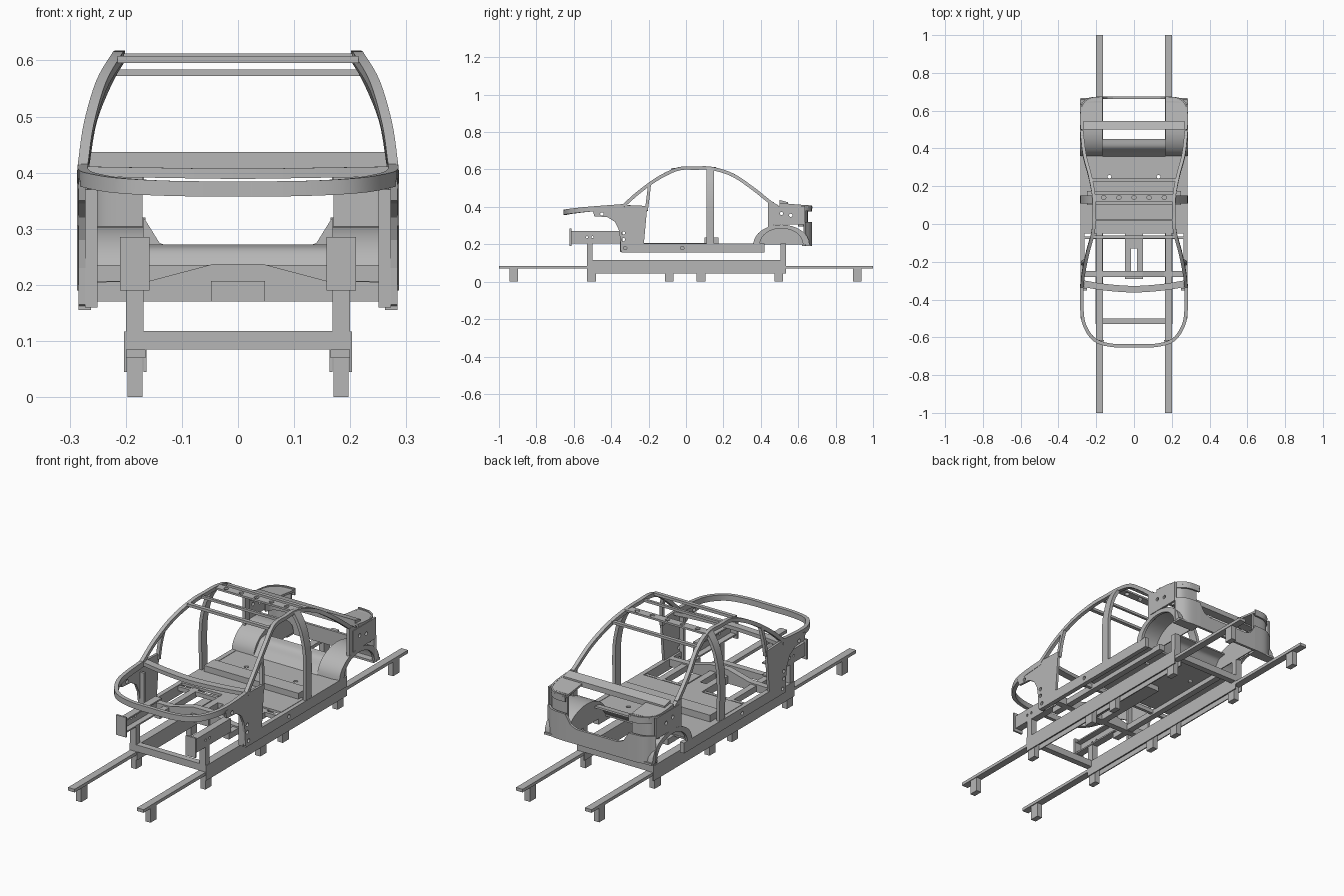
import bpy, bmesh, math
from mathutils import Vector

if "Cube" in bpy.data.objects:
    bpy.data.objects.remove(bpy.data.objects["Cube"])

steel = bpy.data.materials.new("bare grey steel")
steel.use_nodes = True
GREY = (0.47, 0.47, 0.47, 1)
steel.diffuse_color = GREY
steel.node_tree.nodes["Principled BSDF"].inputs["Base Color"].default_value = GREY


def finish(name, bm, mirror=False, cutter=None, smooth=False):
    bmesh.ops.recalc_face_normals(bm, faces=bm.faces)
    me = bpy.data.meshes.new(name)
    bm.to_mesh(me)
    bm.free()
    me.materials.append(steel)
    ob = bpy.data.objects.new(name, me)
    bpy.context.collection.objects.link(ob)
    if smooth:
        bpy.ops.object.select_all(action='DESELECT')
        ob.select_set(True)
        bpy.context.view_layer.objects.active = ob
        bpy.ops.object.shade_smooth_by_angle(angle=math.radians(35))
    if cutter:
        mod = ob.modifiers.new("holes", 'BOOLEAN')
        mod.object = cutter
        mod.solver = 'EXACT'
    if mirror:
        m = ob.modifiers.new("mirror", 'MIRROR')
        m.use_mirror_merge = False
    return ob


def add_box(bm, x, y, z):
    geo = bmesh.ops.create_cube(bm, size=1)
    for v in geo["verts"]:
        v.co = [(a + b) / 2 + c * (b - a) for (a, b), c in zip((x, y, z), v.co)]


def box(name, x, y, z, mirror=False, cutter=None):
    bm = bmesh.new()
    add_box(bm, x, y, z)
    return finish(name, bm, mirror, cutter)


def prism(name, outline, axis, lo, hi, mirror=False, cutter=None, smooth=False):
    """Extrude a 2D outline along one axis."""
    bm = bmesh.new()
    verts = []
    for p in outline:
        c = list(p)
        c.insert(axis, lo)
        verts.append(bm.verts.new(c))
    face = bm.faces.new(verts)
    ext = bmesh.ops.extrude_face_region(bm, geom=[face])["geom"]
    step = Vector((0, 0, 0))
    step[axis] = hi - lo
    bmesh.ops.translate(bm, vec=step, verts=[g for g in ext if isinstance(g, bmesh.types.BMVert)])
    return finish(name, bm, mirror, cutter, smooth)


def spline(pts, n=5):
    """Catmull-Rom points through the given path."""
    p = [Vector(q) for q in pts]
    p = [2 * p[0] - p[1]] + p + [2 * p[-1] - p[-2]]
    out = []
    for a, b, c, d in zip(p, p[1:], p[2:], p[3:]):
        for i in range(n):
            t = i / n
            out.append(0.5 * (2 * b + (c - a) * t + (2 * a - 5 * b + 4 * c - d) * t * t
                              + (3 * b - a - 3 * c + d) * t ** 3))
    return out + [p[-2]]


def sweep(name, pts, ref, w, h, mirror=False):
    """Sweep a rectangle: h along ref, w across it."""
    path = spline(pts)
    ref = Vector(ref)
    bm = bmesh.new()
    rings = []
    for i, p in enumerate(path):
        t = (path[min(i + 1, len(path) - 1)] - path[max(i - 1, 0)]).normalized()
        side = t.cross(ref).normalized()
        up = side.cross(t).normalized()
        rings.append([bm.verts.new(p + side * w / 2 * a + up * h / 2 * b)
                      for a, b in ((-1, -1), (1, -1), (1, 1), (-1, 1))])
    for r, s in zip(rings, rings[1:]):
        for k in range(4):
            bm.faces.new((r[k], r[k - 1], s[k - 1], s[k]))
    bm.faces.new(rings[0])
    bm.faces.new(rings[-1])
    return finish(name, bm, mirror, smooth=True)


def both(half):
    """Complete a path that ends on the centre line."""
    return half + [(-x, y, z) for x, y, z in half[-2::-1]]


def arc(cy, cz, ry, rz, n=16):
    return [(cy - ry * math.cos(math.pi * i / n), cz + rz * math.sin(math.pi * i / n))
            for i in range(n + 1)]


# Cutter for all bolt holes and the tunnel slot
bm = bmesh.new()
def hole(centre, axis, r):
    geo = bmesh.ops.create_cone(bm, cap_ends=True, segments=12, radius1=r, radius2=r, depth=0.08)
    for v in geo["verts"]:
        x, y, z = v.co
        v.co = Vector(centre) + Vector((z, x, y) if axis == 0 else (x, y, z))
for y, z in ((-.335, .26), (-.335, .225), (-.325, .18), (-.45, .362), (.51, .365), (.56, .355), (-.02, .18)):
    hole((.28, y, z), 0, .009)
for y in (-.53, -.5):
    hole((.2, y, .238), 0, .006)
for s in (-1, 1):
    hole((s * .13, .25, .2), 2, .01)
for i in range(-2, 3):
    hole((i * .08, .14, .61), 2, .011)
add_box(bm, (-.016, .016), (-.27, -.13), (.12, .3))
holes = finish("hole_cutter", bm)
holes.hide_render = True
holes.hide_viewport = True

# Assembly jig
box("jig_rail", (.165, .2), (-1, 1), (.07, .085), True)
for i, y in enumerate((-.92, -.505, -.09, .08, .495, .915)):
    box(f"jig_foot_{i + 1}", (.17, .197), (y - .023, y + .023), (0, .075), True)
for n, x in (("inner", (.163, .168)), ("outer", (.198, .203))):
    box(f"jig_beam_{n}_side", x, (-.53, .535), (.045, .116), True)
box("jig_beam_top", (.163, .203), (-.53, .535), (.106, .117), True)
for n, y in (("front", (-.53, -.5)), ("rear", (.505, .535))):
    box(f"jig_{n}_crossbar", (-.2, .2), y, (.085, .118))
    box(f"jig_{n}_post", (.168, .2), y, (.1, .205), True)

# Front chassis rails as open channels, with bumper mounts
box("front_rail_web", (.193, .2), (-.615, -.34), (.205, .27), True, holes)
for n, z in (("top", (.263, .27)), ("bottom", (.205, .212))):
    box(f"front_rail_{n}", (.165, .2), (-.615, -.34), z, True)
box("bumper_mount", (.158, .21), (-.622, -.613), (.19, .285), True)
box("floor_rail", (.168, .198), (-.35, .42), (.172, .2), True)

# Floor structure
box("sill", (.262, .284), (-.345, .42), (.155, .205), True, holes)
prism("front_floor_crossmember", [(-.265, .17), (.265, .17), (.265, .205), (.158, .207), (.045, .237),
      (-.045, .237), (-.158, .207), (-.265, .205)], 1, -.28, -.25)
box("tunnel", (-.048, .048), (-.29, .12), (.17, .207), cutter=holes)
box("middle_crossbar", (-.265, .265), (-.08, -.065), (.18, .2))
box("seat_platform", (-.265, .265), (-.05, .12), (.195, .207))
box("seat_crossmember", (-.25, .25), (.1, .175), (.2, .235))
box("rear_floor", (-.265, .265), (.12, .37), (.195, .203), cutter=holes)
sweep("rear_floor_kickup", [(0, .36, .2), (0, .385, .23), (0, .41, .26), (0, .45, .268)],
      (1, 0, 0), .008, .336)

# Front body sides
prism("front_side_panel", [(-.5, .385), (-.49, .35), (-.42, .345), (-.38, .32), (-.36, .28), (-.352, .23),
      (-.35, .165), (-.33, .155), (-.22, .155), (-.225, .205), (-.207, .405), (-.34, .41)],
      0, .272, .284, True, holes)
box("hinge_post_flange", (.25, .273), (-.352, -.34), (.16, .37), True)
sweep("quarter_window_strut", [(.274, -.212, .38), (.27, -.203, .45), (.258, -.195, .52)],
      (1, 0, 0), .016, .016, True)
sweep("hood_ring", both([(.276, -.33, .402), (.276, -.45, .393), (.262, -.535, .386), (.21, -.612, .377),
      (.12, -.642, .372), (0, -.645, .371)]), (0, 0, 1), .018, .027)
sweep("cowl", both([(.275, -.315, .402), (.15, -.335, .4), (0, -.345, .398)]), (0, 0, 1), .035, .018)

# Side hoops, pillars and roof bars
sweep("side_hoop", [(.277, -.335, .405), (.266, -.25, .48), (.244, -.145, .555), (.216, -.04, .603),
      (.212, .05, .607), (.212, .14, .605), (.232, .25, .57), (.26, .355, .5), (.273, .45, .425),
      (.276, .49, .4)], (1, 0, 0), .018, .018, True)
sweep("door_pillar", [(.275, .13, .2), (.276, .13, .4), (.261, .13, .5), (.24, .13, .56), (.21, .13, .608)],
      (0, 1, 0), .016, .042, True)
box("windscreen_header", (-.215, .215), (-.078, -.06), (.595, .608))
box("front_roof_bar", (-.213, .213), (.015, .027), (.6, .612))
box("main_roof_bar", (-.213, .213), (.12, .16), (.603, .612), cutter=holes)
box("rear_roof_bar", (-.226, .226), (.225, .242), (.572, .584))
box("quarter_pillar", (.268, .284), (.438, .47), (.28, .425), True)

# Rear wheel housings
outer, inner = arc(.51, .2, .15, .105), arc(.51, .2, .115, .085)
prism("wheel_arch_ring", outer + inner[::-1], 0, .272, .285, True, smooth=True)
tub = arc(.51, .2, .143, .098)
prism("wheel_tub", outer + tub[::-1], 0, .168, .28, True, smooth=True)
prism("wheel_tub_inner_wall", tub, 0, .168, .173, True)

# Rear quarters and tail
box("rear_quarter_panel", (.277, .287), (.46, .635), (.305, .405), True, holes)
plan = [(.168, .5), (.284, .5), (.284, .58), (.278, .62), (.258, .652), (.225, .67), (.168, .675)]
lid = prism("rear_quarter_lid", plan, 2, .405, .415, True)
for v in lid.data.vertices:
    v.co.z -= (v.co.y - .56) * .12
sweep("rear_quarter_skirt", [(.28, .5, .405), (.281, .58, .398), (.273, .62, .395), (.254, .648, .393),
      (.222, .666, .392), (.168, .67, .392)], (0, 0, 1), .008, .032, True)
sweep("tail_inner_wall", [(.276, .6, .35), (.264, .628, .35), (.24, .643, .35), (.17, .648, .35)],
      (0, 0, 1), .008, .11, True)
sweep("tail_corner", [(.284, .632, .255), (.272, .64, .255), (.25, .658, .255), (.22, .667, .255),
      (.165, .67, .255)], (0, 0, 1), .01, .13, True)
prism("tail_panel", [(-.168, .19), (.168, .19), (.168, .32), (.14, .275), (.11, .262),
      (-.11, .262), (-.14, .275), (-.168, .32)], 1, .662, .674)
box("tail_lower_lip", (.172, .284), (.62, .668), (.19, .2), True)
prism("rear_shelf_bar", [(.5, .4), (.545, .4), (.545, .425), (.5, .437)], 0, -.268, .268)
